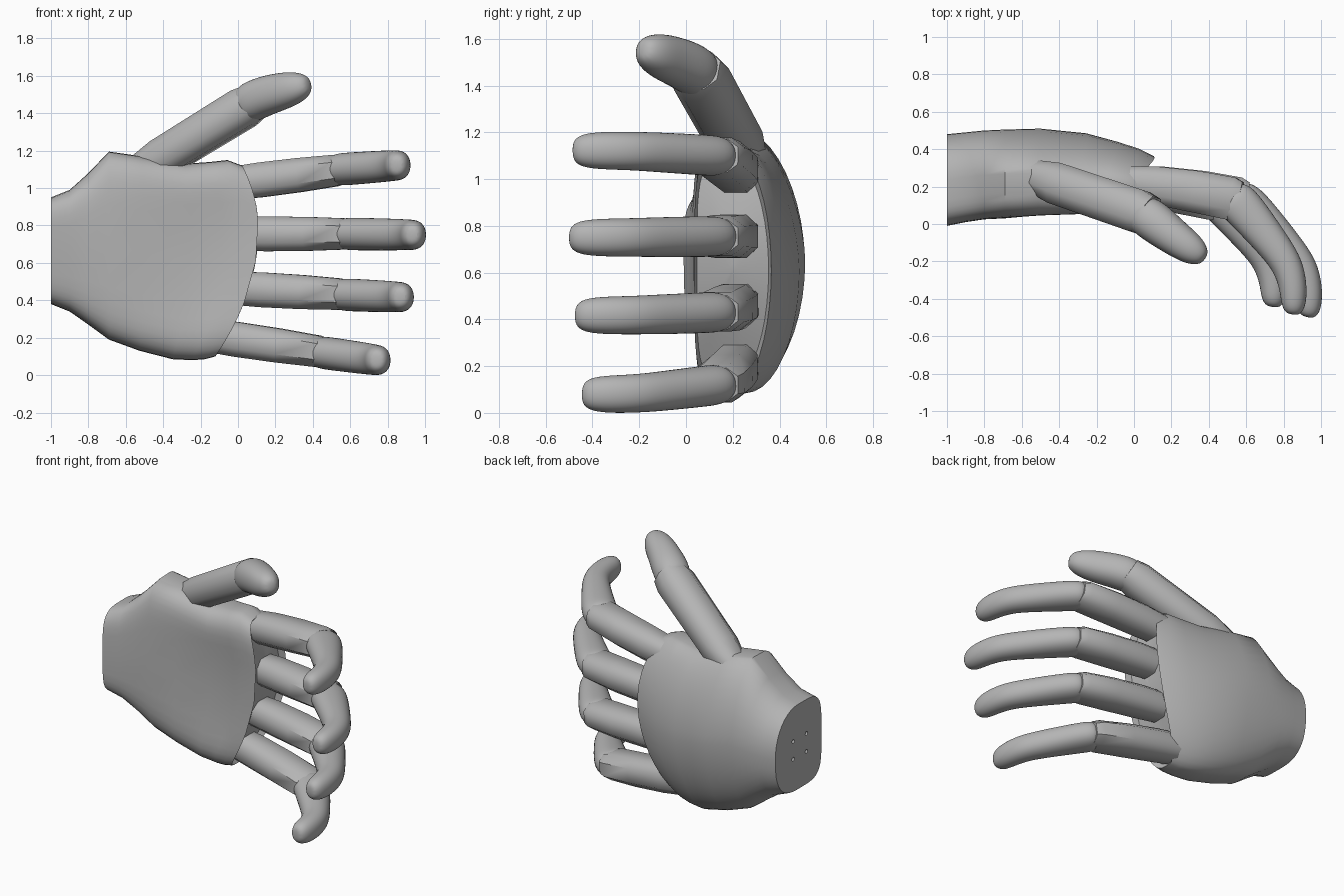
import bpy, bmesh, math
from mathutils import Vector

old = bpy.data.objects.get("Cube")
if old:
    bpy.data.objects.remove(old, do_unlink=True)

grey = bpy.data.materials.new("plain grey")
grey.use_nodes = True
grey.diffuse_color = (0.46, 0.46, 0.46, 1)
grey.node_tree.nodes["Principled BSDF"].inputs["Base Color"].default_value = grey.diffuse_color


def spow(v, p):
    return math.copysign(abs(v) ** p, v)


def loft(name, rings, subdiv=0):
    """Skin a list of equal rings and close both ends."""
    bm = bmesh.new()
    loops = [[bm.verts.new(p) for p in ring] for ring in rings]
    n = len(loops[0])
    for a, b in zip(loops, loops[1:]):
        for i in range(n):
            bm.faces.new((a[i], a[(i + 1) % n], b[(i + 1) % n], b[i]))
    bm.faces.new(loops[0])
    bm.faces.new(loops[-1])
    bmesh.ops.recalc_face_normals(bm, faces=bm.faces)
    mesh = bpy.data.meshes.new(name)
    bm.to_mesh(mesh)
    bm.free()
    obj = bpy.data.objects.new(name, mesh)
    bpy.context.collection.objects.link(obj)
    mesh.materials.append(grey)
    if subdiv:
        mod = obj.modifiers.new("rounding", 'SUBSURF')
        mod.levels = mod.render_levels = subdiv
    bpy.ops.object.select_all(action='DESELECT')
    obj.select_set(True)
    bpy.context.view_layer.objects.active = obj
    bpy.ops.object.shade_smooth_by_angle(angle=math.radians(50))
    return obj


def tube(name, path, sides, power, subdiv=0):
    """Sweep a rounded section along (point, half depth, half width) stations."""
    fit = 1 / math.cos(math.pi / sides) ** power  # flat sides reach the given size
    rings = []
    for i, (p, rn, rw) in enumerate(path):
        t = (path[min(i + 1, len(path) - 1)][0] - path[max(i - 1, 0)][0]).normalized()
        n = t.cross(Vector((0, 0, 1))).normalized()
        w = n.cross(t)
        ring = []
        for k in range(sides):
            a = math.tau * (k + 0.5) / sides
            ring.append(p + n * rn * fit * spow(math.cos(a), power) + w * rw * fit * spow(math.sin(a), power))
        rings.append(ring)
    return loft(name, rings, subdiv)


def arch(z):
    """How far the knuckle edge falls back at a given height."""
    return (0.5 if z < .78 else 0.75) * (z - .78) ** 2


# Palm: sections along x as (x, z low, z high, y front, y back)
sections = [
    (-1.0, .38, .95, -.01, .48), (-.9, .34, .99, .01, .49), (-.8, .27, 1.08, .025, .5),
    (-.69, .19, 1.195, .03, .505), (-.5, .13, 1.17, .03, .51), (-.25, .085, 1.13, .03, .485),
    (-.08, .08, 1.14, .03, .44), (.03, .085, 1.15, .03, .405), (.11, .1, 1.12, .035, .365)]
rings = []
for x, z0, z1, yf, yb in sections:
    zc, hz, yc = (z0 + z1) / 2, (z1 - z0) / 2, yf + 0.5 * (yb - yf)
    blend = max(0, (x + .7) / .81) ** 1.5
    back = .75 + .27 * min(1, (x + 1) / .4)
    ring = []
    for k in range(40):
        a = math.tau * k / 40
        s, c = math.sin(a), math.cos(a)
        p = 0.45 if s < 0 else back
        if s > 0 and c > 0:  # flatter slope behind the thumb
            p += .2 * (1 - blend)
        z = zc + hz * spow(c, p)
        y = yc + (yb - yf) / 2 * spow(s, p)
        if s < 0:  # cupped palm
            y += 0.2 * blend * (1 - blend) * s * s * max(0, 1 - abs(c) * 1.5)
        ring.append((x - arch(z) * blend, y, z))
    rings.append(ring)

# Recessed knuckle face that follows the arched edge
for scale, depth in ((.93, .045), (.5, .05), (.05, .05)):
    ring = []
    for _, y, z in rings[len(sections) - 1]:
        z = .61 + (z - .61) * scale
        ring.append((.11 - depth - arch(z), .2 + (y - .2) * scale, z))
    rings.append(ring)
palm = loft("palm", rings)

# Mounting holes in the wrist face
bm = bmesh.new()
for dy in (-.07, .07):
    for dz in (-.06, .06):
        made = bmesh.ops.create_cone(bm, cap_ends=True, segments=12, radius1=.013, radius2=.013, depth=.08)
        for v in made["verts"]:
            v.co = Vector((v.co.z - 1.0, v.co.x + .22 + dy, v.co.y + .66 + dz))
mesh = bpy.data.meshes.new("hole_cutter")
bm.to_mesh(mesh)
bm.free()
cutter = bpy.data.objects.new("hole_cutter", mesh)
bpy.context.collection.objects.link(cutter)
cutter.hide_render = True
cutter.hide_viewport = True
cut = palm.modifiers.new("mounting holes", 'BOOLEAN')
cut.object = cutter
cut.operation = 'DIFFERENCE'
cut.solver = 'EXACT'

# Bent outer finger: (x, y, half depth, half width), fitted to each finger
outer = [(.535, .145, .095, .076), (.585, .12, .112, .088), (.645, .065, .11, .088),
         (.82, -.125, .09, .086), (.905, -.235, .084, .083), (.935, -.35, .075, .082),
         (.937, -.43, .068, .076), (.935, -.475, .054, .063), (.93, -.5, .03, .036)]

# name: base x, base z, joint x, joint z, tip x, tip z, tip rise
fingers = {
    "index": (-.03, 1.025, .55, 1.1, .852, 1.122, .015),
    "middle": (.0, .755, .585, .755, .935, .75, 0),
    "ring": (-.03, .465, .57, .43, .87, .417, .025),
    "little": (-.17, .215, .455, .12, .745, .08, .055)}
for name, (bx, bz, jx, jz, tx, tz, rise) in fingers.items():
    base, joint = Vector((bx, .22, bz)), Vector((jx + .02, .128, jz))
    bow = Vector((0, .008, 0))
    tube(name + "_lower_segment",
         [(base, .09, .088), (base.lerp(joint, .25) + bow, .102, .093), (base.lerp(joint, .6) + bow, .112, .091),
          (base.lerp(joint, .92), .115, .084), (joint, .095, .072)], 8, 0.75)
    path = []
    for x, y, rn, rw in outer:
        f = (x - .585) / .35
        g = min(1, max(0, (.14 - y) / .64))
        path.append((Vector((jx + f * (tx - jx), y + rise * g, jz + (tz - jz) * f)), rn, rw))
    tube(name + "_outer_segment", path, 10, 0.9, 2)

# Thumb: angled lower segment and rounded tip
a, b = Vector((-.53, .255, 1.085)), Vector((.09, .045, 1.465))
tube("thumb_lower_segment",
     [(a, .085, .085), (a.lerp(b, .2), .112, .103), (a.lerp(b, .9), .116, .108), (b, .1, .095)], 8, 0.85)
thumb = [(.02, .07, 1.435, .092, .088), (.07, .04, 1.46, .112, .11), (.13, -.005, 1.488, .11, .108),
         (.22, -.075, 1.515, .098, .103), (.3, -.13, 1.535, .087, .09), (.35, -.165, 1.548, .065, .067),
         (.38, -.185, 1.555, .03, .035)]
tube("thumb_tip", [(Vector(s[:3]), s[3], s[4]) for s in thumb], 10, 0.9, 2)
